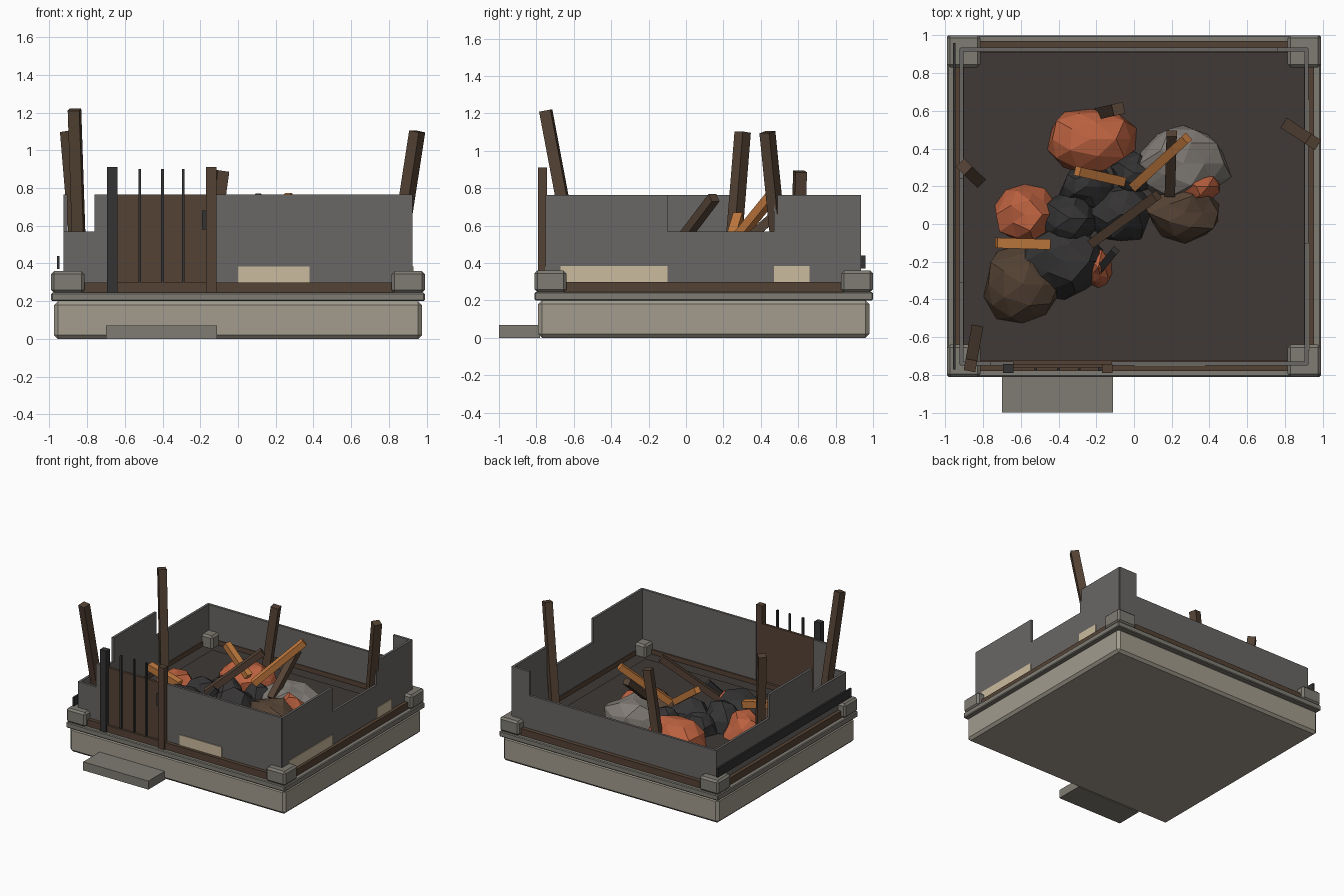
import bpy, bmesh, random
from mathutils import Vector

if "Cube" in bpy.data.objects:
    bpy.data.objects.remove(bpy.data.objects["Cube"])

random.seed(4)


def mat(name, r, g, b):
    m = bpy.data.materials.new(name)
    m.diffuse_color = (r, g, b, 1)
    m.use_nodes = True
    m.node_tree.nodes["Principled BSDF"].inputs["Base Color"].default_value = m.diffuse_color
    return m


STONE = mat("stone", .36, .33, .27)
TRIM = mat("trim_stone", .21, .20, .17)
WALL = mat("wall_grey", .14, .135, .13)
WOOD = mat("wood", .09, .055, .035)
DARK = mat("charred", .035, .033, .033)
FLOOR = mat("floor", .05, .042, .037)
ORANGE = mat("orange_wood", .55, .2, .05)
BRICK = mat("brick", .5, .12, .05)
CREAM = mat("plaster", .6, .5, .34)
GREY = mat("rubble_grey", .22, .2, .18)


def finish(name, bm, material):
    bmesh.ops.recalc_face_normals(bm, faces=bm.faces)
    me = bpy.data.meshes.new(name)
    bm.to_mesh(me)
    bm.free()
    me.materials.append(material)
    ob = bpy.data.objects.new(name, me)
    bpy.context.collection.objects.link(ob)
    return ob


def box(name, x, y, z, material, bevel=0):
    bm = bmesh.new()
    bmesh.ops.create_cube(bm, size=1)
    for v in bm.verts:
        v.co = [(a[0] + a[1]) / 2 + c * (a[1] - a[0]) for c, a in zip(v.co, (x, y, z))]
    ob = finish(name, bm, material)
    if bevel:
        mod = ob.modifiers.new("bevel", 'BEVEL')
        mod.width = bevel
        mod.segments = 1
    return ob


def beam(name, a, b, w, h, material):
    a, b = Vector(a), Vector(b)
    d = b - a
    bm = bmesh.new()
    bmesh.ops.create_cube(bm, size=1)
    for v in bm.verts:
        v.co = (v.co.x * w, v.co.y * h, v.co.z * d.length)
    ob = finish(name, bm, material)
    ob.location = (a + b) / 2
    ob.rotation_euler = d.to_track_quat('Z', 'Y').to_euler()
    return ob


def wall(name, axis, pos, profile, t=.02):
    """Broken wall: (u, z) outline extruded inwards along the other axis."""
    bm = bmesh.new()
    pts = [(u, pos, z) if axis == 'x' else (pos, u, z) for u, z in profile]
    f = bm.faces.new([bm.verts.new(p) for p in pts])
    s = -t if pos > 0 else t
    ext = bmesh.ops.extrude_face_region(bm, geom=[f])
    vs = [g for g in ext["geom"] if isinstance(g, bmesh.types.BMVert)]
    bmesh.ops.translate(bm, verts=vs, vec=(0, s, 0) if axis == 'x' else (s, 0, 0))
    return finish(name, bm, WALL)


def rock(name, x, y, z, rx, ry, rz, material):
    bm = bmesh.new()
    bmesh.ops.create_icosphere(bm, subdivisions=2, radius=1)
    for v in bm.verts:
        k = random.uniform(.86, 1.1)
        v.co = (x + v.co.x * rx * k, y + v.co.y * ry * k, max(.26, z + v.co.z * rz * k))
    return finish(name, bm, material)


# Base, slab, step and floor
box("foundation", (-.975, .975), (-.79, .98), (0, .2), STONE, .02)
box("slab", (-.99, .99), (-.81, 1), (.2, .245), TRIM, .006)
box("front_step", (-.7, -.11), (-1, -.78), (0, .07), TRIM)
box("floor", (-.91, .91), (-.73, .92), (.24, .262), FLOOR)
box("floor_inset", (-.8, .8), (-.62, .81), (.255, .268), FLOOR)

# Sills around the floor, and corner stones
for y0, n in ((-.78, "front"), (.91, "back")):
    box(n + "_sill", (-.955, .955), (y0, y0 + .06), (.245, .3), WOOD)
for x0, n in ((-.955, "left"), (.9, "right")):
    box(n + "_sill", (x0, x0 + .055), (-.78, .97), (.245, .3), WOOD)
for x0 in (-.99, .815):
    for y0 in (-.81, .83):
        box("corner_stone", (x0, x0 + .175), (y0, y0 + .17), (.245, .36), TRIM, .015)

# Broken walls
B, L, H = .29, .57, .765
wall("front_wall", 'x', -.75, [(-.12, B), (.92, B), (.92, H), (-.12, H)])
wall("front_left_wall", 'x', -.75,
     [(-.92, B), (-.64, B), (-.64, H), (-.76, H), (-.76, L), (-.92, L)])
wall("back_wall", 'x', .935,
     [(-.92, B), (.92, B), (.92, H), (.76, H), (.76, L), (-.92, L)])
wall("right_wall", 'y', .925,
     [(-.745, B), (.93, B), (.93, H), (.47, H), (.47, L), (-.1, L), (-.1, H), (-.745, H)])
wall("left_wall", 'y', -.925,
     [(-.745, B), (.93, B), (.93, L), (.24, L), (.24, H), (-.31, H), (-.31, L), (-.745, L)])

# Plaster patches and side rail
box("front_patch", (0, .38), (-.756, -.745), (.3, .385), CREAM)
for y in ((-.67, -.1), (.47, .66)):
    box("right_patch", (.92, .931), y, (.3, .385), CREAM)
box("left_rail", (-.96, -.945), (-.77, .96), (.37, .44), DARK)

# Gate in the front wall
box("gate_panel", (-.64, -.17), (-.762, -.742), (.29, H), WOOD)
box("gate_post_left", (-.695, -.64), (-.79, -.742), (.245, .91), DARK)
box("gate_post_right", (-.17, -.115), (-.79, -.742), (.245, .91), WOOD)
for x in (-.52, -.4, -.29):
    box("gate_bar", (x - .007, x + .007), (-.775, -.76), (.25, .9), DARK)
box("gate_latch", (-.19, -.165), (-.78, -.755), (.58, .68), DARK)

# Leaning posts: top, bottom
for a, b in (((-.867, -.75, 1.215), (-.835, -.57, .26)),
             ((-.9, .303, 1.1), (-.83, .235, .26)),
             ((.95, .435, 1.1), (.82, .52, .26)),
             ((-.083, .61, .89), (-.17, .59, .26))):
    beam("leaning_post", a, b, .062, .062, WOOD)

# Fallen beams and planks
beam("fallen_beam", (.28, .455, .755), (0, .2, .44), .05, .05, ORANGE)
beam("fallen_beam", (.12, .15, .75), (-.22, -.1, .42), .05, .05, WOOD)
beam("fallen_beam", (.2, .48, .66), (.19, .16, .38), .055, .05, WOOD)
beam("fallen_plank", (-.3, .28, .65), (-.06, .225, .47), .05, .05, ORANGE)
beam("fallen_plank", (-.73, -.1, .5), (-.45, -.108, .43), .055, .055, ORANGE)
beam("fallen_stub", (-.1, -.14, .5), (-.19, -.25, .35), .04, .04, DARK)

# Rubble heap
for x, y, rx, ry, rz, m in ((-.23, .45, .24, .18, .2, BRICK), (.26, .32, .25, .21, .19, GREY),
                            (.27, .06, .21, .16, .17, WOOD), (.33, .2, .12, .09, .18, BRICK),
                            (-.58, .05, .17, .16, .19, BRICK), (-.59, -.32, .22, .21, .17, WOOD),
                            (-.37, -.2, .23, .2, .2, DARK), (-.34, .03, .16, .15, .19, DARK),
                            (-.07, .05, .17, .15, .17, DARK), (-.19, -.23, .07, .1, .14, BRICK),
                            (-.25, .2, .14, .12, .16, DARK), (0, .27, .12, .11, .15, DARK)):
    rock("rubble_chunk", x, y, .27, rx, ry, rz, m)
